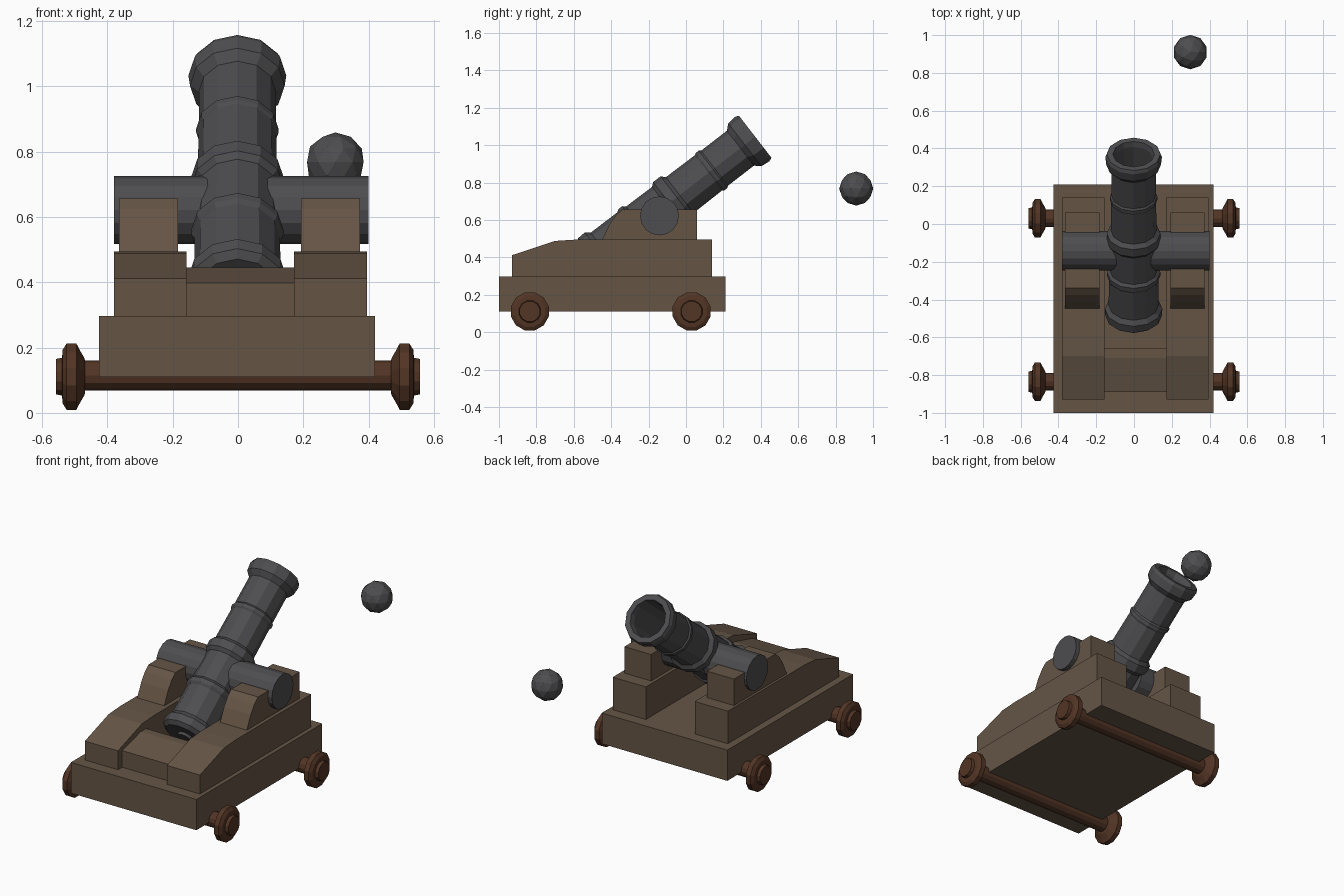
import bpy, bmesh, math
from mathutils import Matrix, Vector

if "Cube" in bpy.data.objects:
    bpy.data.objects.remove(bpy.data.objects["Cube"])


def material(name, rgb):
    m = bpy.data.materials.new(name)
    m.diffuse_color = (*rgb, 1)
    m.use_nodes = True
    m.node_tree.nodes["Principled BSDF"].inputs["Base Color"].default_value = m.diffuse_color
    return m


WOOD = material("wood", (0.13, 0.09, 0.06))
DARK_WOOD = material("dark_wood", (0.085, 0.035, 0.018))
IRON = material("iron", (0.075, 0.075, 0.08))


def finish(name, bm, mat):
    bmesh.ops.recalc_face_normals(bm, faces=bm.faces[:])
    mesh = bpy.data.meshes.new(name)
    bm.to_mesh(mesh)
    bm.free()
    mesh.materials.append(mat)
    ob = bpy.data.objects.new(name, mesh)
    bpy.context.collection.objects.link(ob)
    return ob


def slab(name, x0, x1, profile, mat=WOOD):
    """Extrude a (y, z) side profile from x0 to x1."""
    bm = bmesh.new()
    face = bm.faces.new([bm.verts.new((x0, y, z)) for y, z in profile])
    ext = bmesh.ops.extrude_face_region(bm, geom=[face])
    verts = [v for v in ext["geom"] if isinstance(v, bmesh.types.BMVert)]
    bmesh.ops.translate(bm, verts=verts, vec=(x1 - x0, 0, 0))
    return finish(name, bm, mat)


def lathe(name, profile, sides, centre, axis, mat, phase=0.0):
    """Revolve (distance along axis, radius) points; both ends are capped."""
    bm = bmesh.new()
    axis = Vector(axis).normalized()
    u = Vector((1, 0, 0)) if abs(axis.x) < 0.5 else Vector((0, 1, 0))
    w = axis.cross(u)
    rings = []
    for t, r in profile:
        ring = []
        for i in range(sides):
            a = 2 * math.pi * i / sides + phase
            p = Vector(centre) + axis * t + (u * math.cos(a) + w * math.sin(a)) * r
            ring.append(bm.verts.new(p))
        rings.append(ring)
    for a, b in zip(rings, rings[1:]):
        for i in range(sides):
            j = (i + 1) % sides
            bm.faces.new((a[i], a[j], b[j], b[i]))
    bm.faces.new(rings[0])
    bm.faces.new(rings[-1])
    return finish(name, bm, mat)


# Carriage bed
slab("carriage_bed", -0.425, 0.42, [(-1, 0.11), (0.21, 0.11), (0.21, 0.297), (-1, 0.297)])

# Stepped side cheeks
lower = [(-0.93, 0.295), (0.14, 0.295), (0.14, 0.495), (-0.59, 0.495), (-0.70, 0.488), (-0.93, 0.412)]
upper = [(-0.45, 0.49), (0.06, 0.49), (0.06, 0.656), (-0.34, 0.656), (-0.375, 0.625), (-0.41, 0.575)]
for side, a, b, c, d in (("left", -0.38, -0.157, -0.365, -0.183), ("right", 0.172, 0.395, 0.193, 0.373)):
    slab("lower_cheek_" + side, a, b, lower)
    slab("upper_cheek_" + side, c, d, upper)

# Rear cross block between the cheeks
slab("rear_block", -0.157, 0.172, [(-0.89, 0.295), (-0.66, 0.295), (-0.66, 0.445), (-0.71, 0.445), (-0.89, 0.398)])

# Barrel: breech, reinforcing rings, muzzle lip and hollow bore
ang = math.radians(37.7)
barrel = [(-1.11, 0.045), (-1.095, 0.05), (-1.10, 0.125), (-1.08, 0.15), (-1.035, 0.152), (-1.01, 0.132),
          (-0.83, 0.131), (-0.815, 0.141), (-0.79, 0.141), (-0.775, 0.127),
          (-0.60, 0.125), (-0.58, 0.142), (-0.53, 0.142), (-0.51, 0.121),
          (-0.315, 0.119), (-0.305, 0.126), (-0.285, 0.126), (-0.275, 0.118),
          (-0.10, 0.118), (-0.07, 0.145), (-0.02, 0.15), (0.0, 0.142),
          (0.0, 0.11), (-0.03, 0.102), (-0.55, 0.102)]
lathe("barrel", barrel, 12, (-0.002, 0.37, 1.045), (0, math.cos(ang), math.sin(ang)), IRON)

# Trunnion bar through the barrel, split so it does not cross the bore
for side, x0, x1, in_r in (("left", -0.38, -0.09, 1), ("right", 0.40, 0.09, 1)):
    lathe("trunnion_" + side, [(x0, 0.104), (x1, 0.104)], 16, (0, -0.142, 0.622), (1, 0, 0), IRON)

# Axles and flanged wheels
wheel = [(-0.045, 0.05), (-0.042, 0.06), (-0.028, 0.085), (-0.018, 0.105), (0.012, 0.105),
         (0.024, 0.085), (0.026, 0.06), (0.045, 0.056), (0.045, 0.04)]
for place, y in (("front", -0.835), ("back", 0.03)):
    lathe(place + "_axle", [(-0.49, 0.046), (0.49, 0.046)], 12, (0, y, 0.115), (1, 0, 0), DARK_WOOD)
    for side, s in (("left", -1), ("right", 1)):
        lathe(f"{place}_wheel_{side}", wheel, 12, (s * 0.513, y, 0.111), (s, 0, 0), DARK_WOOD, math.pi / 12)

# Loose round shot
bm = bmesh.new()
bmesh.ops.create_icosphere(bm, subdivisions=2, radius=0.091, matrix=Matrix.Translation((0.298, 0.91, 0.768)))
finish("round_shot", bm, IRON)
